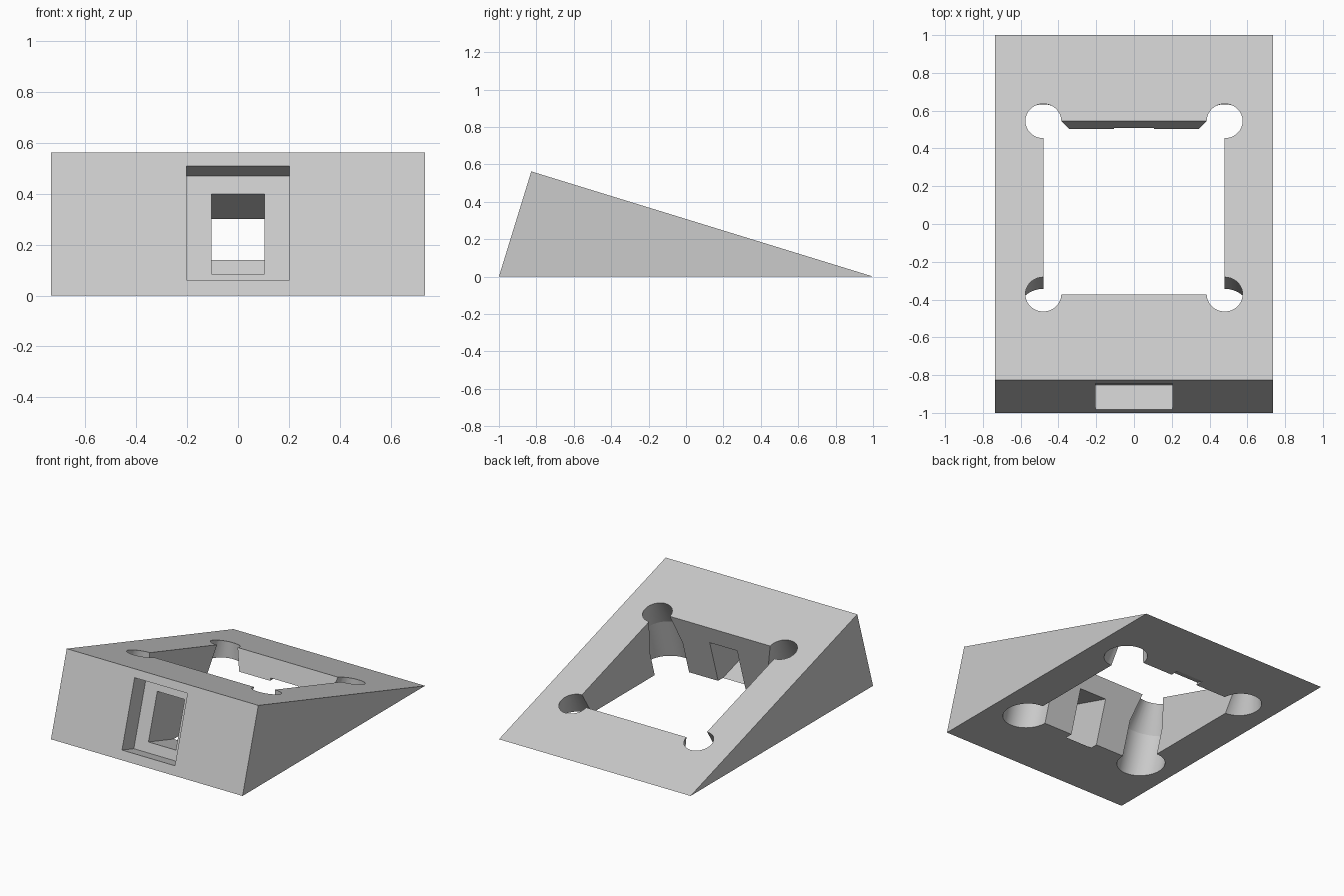
import bpy, bmesh, math
from mathutils import Matrix

cube = bpy.data.objects.get("Cube")
if cube:
    bpy.data.objects.remove(cube, do_unlink=True)

TILT = math.radians(17.1)
LENGTH = 2 * math.cos(TILT)      # sloped top, front to back
HEIGHT = 2 * math.sin(TILT)      # leaning front face
HALF_WIDTH = 0.735
HALF_HOLE = 0.48
# Work in a frame lying on the front face, whose z runs up that face
FRAME = Matrix.Translation((0, -1, 0)) @ Matrix.Rotation(-TILT, 4, 'X')


def make_object(name, bm):
    bmesh.ops.recalc_face_normals(bm, faces=bm.faces)
    bm.transform(FRAME)
    mesh = bpy.data.meshes.new(name)
    bm.to_mesh(mesh)
    bm.free()
    obj = bpy.data.objects.new(name, mesh)
    bpy.context.collection.objects.link(obj)
    return obj


def prism(name, profile, half_width):
    """Extrude a side profile of (y, z) points across x."""
    bm = bmesh.new()
    face = bm.faces.new([bm.verts.new((-half_width, y, z)) for y, z in profile])
    result = bmesh.ops.extrude_face_region(bm, geom=[face])
    verts = [v for v in result["geom"] if isinstance(v, bmesh.types.BMVert)]
    bmesh.ops.translate(bm, verts=verts, vec=(2 * half_width, 0, 0))
    return make_object(name, bm)


def box(name, half_width, y0, y1, z0, z1):
    return prism(name, [(y0, z0), (y1, z0), (y1, z1), (y0, z1)], half_width)


def lathe(name, x, y, profile, sides=64):
    """Stack rings of (radius, z) into a closed solid."""
    bm = bmesh.new()
    rings = []
    for r, z in profile:
        angles = [math.tau * i / sides for i in range(sides)]
        rings.append([bm.verts.new((x + r * math.cos(a), y + r * math.sin(a), z))
                      for a in angles])
    for low, high in zip(rings, rings[1:]):
        for i in range(sides):
            j = (i + 1) % sides
            bm.faces.new((low[i], low[j], high[j], high[i]))
    bm.faces.new(rings[0])
    bm.faces.new(rings[-1])
    return make_object(name, bm)


# Wedge body
wedge = prism("wedge_frame", [(0, 0), (LENGTH, HEIGHT), (0, HEIGHT)], HALF_WIDTH)

# Square opening, front recess and the window behind it
mid = LENGTH / 2
cutters = [
    box("square_opening", HALF_HOLE, mid - HALF_HOLE, mid + HALF_HOLE, -1, 1),
    box("front_recess", 0.203, -0.2, 0.136, 0.063, 0.533),
    box("front_window", 0.105, 0.1, 1.8, 0.131, 0.46),
]

# Corner holes, flaring below the sloped top
flare = [(0.152, -1), (0.152, HEIGHT - 0.2), (0.095, HEIGHT), (0.095, 1)]
for side in (-1, 1):
    for end in (-1, 1):
        cutters.append(lathe("corner_hole", side * HALF_HOLE,
                             mid + end * HALF_HOLE, flare))

bpy.ops.object.select_all(action='DESELECT')
bpy.context.view_layer.objects.active = wedge
wedge.select_set(True)
for cutter in cutters:
    cutter.hide_render = True
    mod = wedge.modifiers.new("cut", 'BOOLEAN')
    mod.operation = 'DIFFERENCE'
    mod.solver = 'EXACT'
    mod.object = cutter
    bpy.ops.object.modifier_apply(modifier=mod.name)
    bpy.data.objects.remove(cutter, do_unlink=True)

# Colour and shading
grey = bpy.data.materials.new("light grey")
grey.use_nodes = True
grey.diffuse_color = (0.6, 0.6, 0.6, 1)
grey.node_tree.nodes["Principled BSDF"].inputs["Base Color"].default_value = (0.6, 0.6, 0.6, 1)
wedge.data.materials.clear()
wedge.data.materials.append(grey)
bpy.ops.object.shade_smooth_by_angle(angle=math.radians(12))
